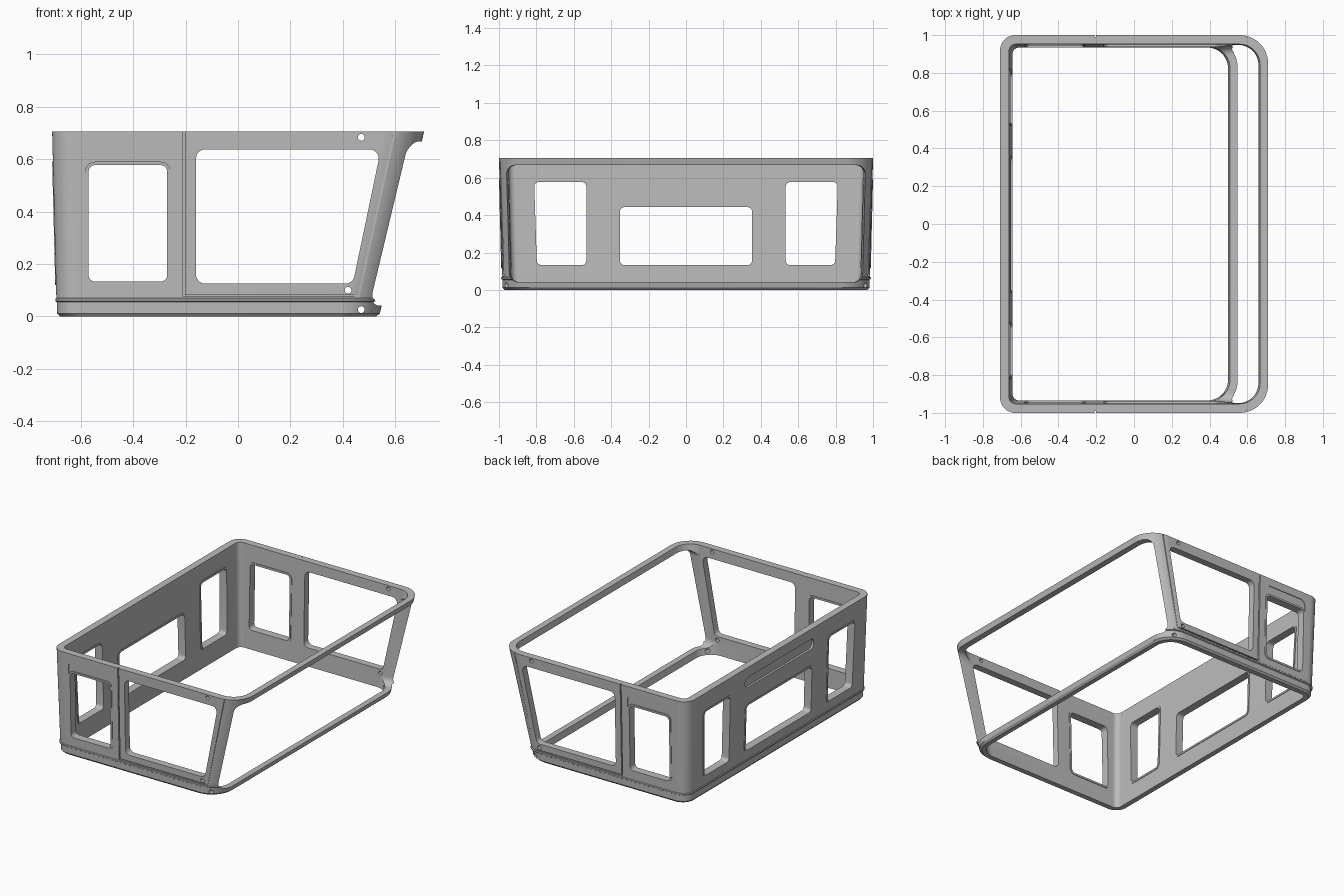
import bpy, bmesh, math
from mathutils import Vector

cube = bpy.data.objects.get("Cube")
if cube:
    bpy.data.objects.remove(cube, do_unlink=True)

grey = bpy.data.materials.new("body_grey")
grey.use_nodes = True
COLOUR = (0.5, 0.5, 0.5, 1)
grey.diffuse_color = COLOUR
grey.node_tree.nodes["Principled BSDF"].inputs["Base Color"].default_value = COLOUR

LOW, TOP, WALL = 0.07, 0.705, 0.048


def lerp(a, b, z):
    return a + (b - a) * (z - LOW) / (TOP - LOW)


def half_width(z):
    return lerp(0.984, 1.0, z)


def rear(z):
    return lerp(0.693, 0.709, z)


def front(z):
    return lerp(0.557, 0.71, z)


def make(name, bm):
    bmesh.ops.recalc_face_normals(bm, faces=bm.faces)
    mesh = bpy.data.meshes.new(name)
    bm.to_mesh(mesh)
    bm.free()
    mesh.materials.append(grey)
    ob = bpy.data.objects.new(name, mesh)
    bpy.context.collection.objects.link(ob)
    return ob


def loft(name, rings, closed=False):
    """Skin rings of points; closed joins the last ring to the first."""
    bm = bmesh.new()
    loops = [[bm.verts.new(p) for p in ring] for ring in rings]
    n = len(loops[0])
    pairs = list(zip(loops, loops[1:]))
    if closed:
        pairs.append((loops[-1], loops[0]))
    else:
        bm.faces.new(loops[0])
        bm.faces.new(loops[-1])
    for a, b in pairs:
        for i in range(n):
            j = (i + 1) % n
            bm.faces.new((a[i], a[j], b[j], b[i]))
    return make(name, bm)


def rounded(points, radii, steps=8):
    """Round the corners of a polygon."""
    pts = [Vector(p) for p in points]
    if not isinstance(radii, (list, tuple)):
        radii = [radii] * len(pts)
    out = []
    for i, p in enumerate(pts):
        a = (pts[i - 1] - p).normalized()
        b = (pts[(i + 1) % len(pts)] - p).normalized()
        half = a.angle(b) / 2
        r = radii[i]
        centre = p + (a + b).normalized() * (r / math.sin(half))
        start = p + a * (r / math.tan(half)) - centre
        end = p + b * (r / math.tan(half)) - centre
        sweep = math.pi - 2 * half
        for k in range(steps + 1):
            t = k / steps
            v = (start * math.sin((1 - t) * sweep) + end * math.sin(t * sweep)) / math.sin(sweep)
            out.append(centre + v)
    return out


def box(u0, u1, z0, z1):
    return [(u0, z0), (u1, z0), (u1, z1), (u0, z1)]


def grow(points, t):
    """Widen an outline by t on every side."""
    us, zs = [p[0] for p in points], [p[1] for p in points]
    cu, cz = (min(us) + max(us)) / 2, (min(zs) + max(zs)) / 2
    su, sz = 1 + 2 * t / (max(us) - min(us)), 1 + 2 * t / (max(zs) - min(zs))
    return [(cu + (u - cu) * su, cz + (z - cz) * sz) for u, z in points]


def place(side, outline, depth):
    """Lay an outline on a wall: side +1/-1 is left/right, 0 is the rear."""
    if side == 0:
        return [(-rear(z) - depth, u, z) for u, z in outline]
    return [(u, side * (half_width(z) + depth), z) for u, z in outline]


def ring_at(z, out, inner=False):
    w, f, b = half_width(z) + out, front(z) + out, rear(z) + out
    radii = [0.08, 0.15, 0.15, 0.08]
    if inner:
        w, f, b = w - WALL, f - 0.042, b - WALL
        radii = [0.035, 0.11, 0.11, 0.035]
    flat = rounded([(-b, -w), (f, -w), (f, w), (-b, w)], radii, 12)
    return [(x, y, z) for x, y in flat]


# Cab shell: tapered wall with a chamfered foot and a raised belt line
profile = [(0, -0.012), (0.012, -0.002), (0.054, -0.002), (0.058, 0.004),
           (0.066, 0.004), (LOW, 0), (TOP, 0)]
rings = [ring_at(z, out) for z, out in profile]
rings += [ring_at(z, 0, True) for z in (TOP, LOW, 0)]
shell = loft("cab_shell", rings, closed=True)


def cut(cutter):
    mod = shell.modifiers.new("cut", "BOOLEAN")
    mod.operation = "DIFFERENCE"
    mod.solver = "EXACT"
    mod.object = cutter
    bpy.context.view_layer.objects.active = shell
    bpy.ops.object.modifier_apply(modifier=mod.name)
    bpy.data.objects.remove(cutter, do_unlink=True)


def cut_wall(side, outline, depth):
    cut(loft("cutter", [place(side, outline, -depth), place(side, outline, 0.05)]))


def framed_window(name, side, points, radius, rim=0.013):
    cut_wall(side, rounded(grow(points, rim / 2), radius), 0.1)
    inner = rounded(points, radius)
    outer = rounded(grow(points, rim), radius + rim)
    lo, hi = -WALL - 0.004, 0.003
    loft(name, [place(side, o, d) for o, d in
                ((inner, lo), (outer, lo), (outer, hi), (inner, hi))], closed=True)


# Windscreen opening, flaring outwards
def screen(x, w):
    return [(x, y, z) for y, z in rounded(box(-w, w, 0.042, 0.667), 0.05)]


cut(loft("cutter", [screen(0.38, 0.93), screen(0.72, 0.968), screen(0.85, 0.975)]))

# Side walls: quarter window, door window, door seams and bolt holes
for side, label in ((1, "left"), (-1, "right")):
    cut_wall(side, rounded(box(-0.583, -0.257, 0.5, 0.65), 0.035), 0.005)
    framed_window(label + "_quarter_window_frame", side,
                  box(-0.57, -0.27, 0.133, 0.577), 0.025)
    door = [(-0.16, 0.125), (0.438, 0.125), (0.545, 0.637), (-0.16, 0.637)]
    cut_wall(side, rounded(door, 0.035), 0.1)
    seam = [(-0.21, 0.8), (-0.21, 0.075), (0.464, 0.075), (0.623, 0.8),
            (0.615, 0.8), (0.457, 0.082), (-0.202, 0.082), (-0.202, 0.8)]
    cut_wall(side, seam, 0.01)
    for u, z in ((0.47, 0.683), (0.42, 0.1), (0.47, 0.026)):
        hole = [(u + 0.013 * math.cos(a * math.pi / 8), z + 0.013 * math.sin(a * math.pi / 8))
                for a in range(16)]
        cut_wall(side, hole, 0.12)

# Rear wall: two side windows, a wide middle window and a recessed slot
framed_window("rear_middle_window_frame", 0, box(-0.353, 0.353, 0.133, 0.443), 0.025)
for side, label in ((1, "left"), (-1, "right")):
    pane = [(0.533, 0.133), (0.797, 0.133), (0.812, 0.577), (0.533, 0.577)]
    pane = [(side * u, z) for u, z in pane]
    framed_window("rear_" + label + "_window_frame", 0, pane, 0.025)
cut_wall(0, rounded(box(-0.37, 0.37, 0.565, 0.635), 0.03), 0.015)

# Smooth the curved corners, keep the edges crisp
bpy.ops.object.select_all(action="DESELECT")
for ob in bpy.context.scene.objects:
    if ob.type == "MESH" and ob.data.materials and ob.data.materials[0] == grey:
        ob.select_set(True)
bpy.context.view_layer.objects.active = shell
bpy.ops.object.shade_smooth_by_angle(angle=math.radians(30))
